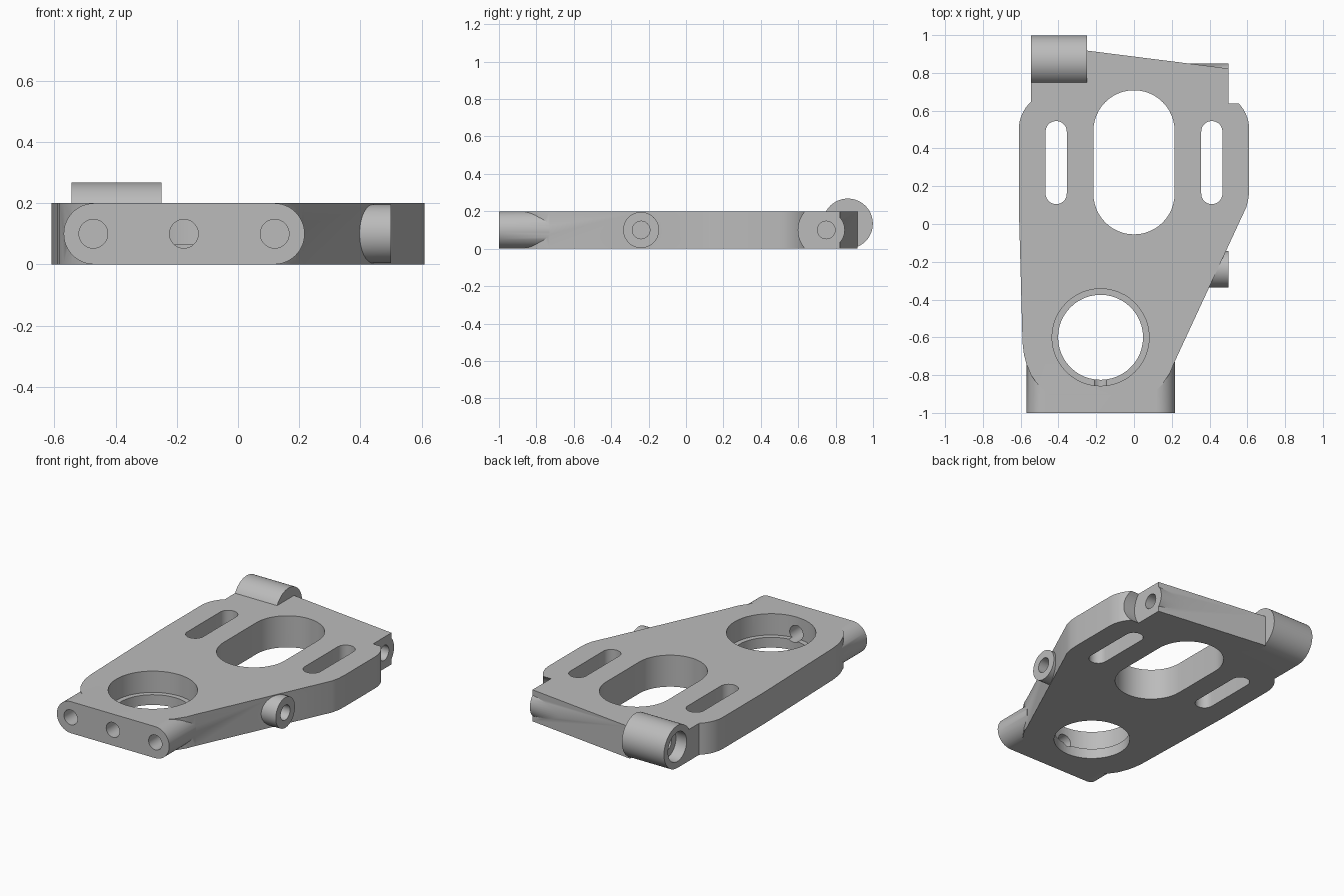
import bpy, bmesh, math
from mathutils import Matrix, Vector

if "Cube" in bpy.data.objects:
    bpy.data.objects.remove(bpy.data.objects["Cube"], do_unlink=True)

THICK = 0.2
MID = THICK / 2

grey = bpy.data.materials.new("plain_grey")
grey.use_nodes = True
GREY = (0.5, 0.5, 0.5, 1)
grey.diffuse_color = GREY
grey.node_tree.nodes["Principled BSDF"].inputs["Base Color"].default_value = GREY


def prism(name, outline, low, high, axis="Z"):
    """Extrude a closed 2D outline between two heights along an axis."""
    place = {"Z": lambda a, b, h: (a, b, h),
             "Y": lambda a, b, h: (a, h, b),
             "X": lambda a, b, h: (h, a, b)}[axis]
    bm = bmesh.new()
    face = bm.faces.new([bm.verts.new(place(a, b, low)) for a, b in outline])
    top = bmesh.ops.extrude_face_region(bm, geom=[face])["geom"]
    move = Vector(place(0, 0, high - low))
    bmesh.ops.translate(bm, vec=move, verts=[v for v in top if isinstance(v, bmesh.types.BMVert)])
    bmesh.ops.recalc_face_normals(bm, faces=bm.faces)
    mesh = bpy.data.meshes.new(name)
    bm.to_mesh(mesh)
    bm.free()
    mesh.materials.append(grey)
    obj = bpy.data.objects.new(name, mesh)
    bpy.context.collection.objects.link(obj)
    return obj


def arc(cx, cy, r, start, end, steps=24):
    angles = [math.radians(start + (end - start) * i / steps) for i in range(steps + 1)]
    return [(cx + r * math.cos(t), cy + r * math.sin(t)) for t in angles]


def circle(cx, cy, r):
    return arc(cx, cy, r, 0, 360, 48)[:-1]


def slot(cx, low, high, r):
    """Upright stadium with end centres at low and high."""
    return arc(cx, high, r, 0, 180) + arc(cx, low, r, 180, 360)


def combine(tool, operation):
    """Join a tool shape to the arm, or cut it away."""
    tool.hide_render = True
    mod = arm.modifiers.new(operation, "BOOLEAN")
    mod.operation, mod.solver, mod.object = operation, "EXACT", tool
    bpy.context.view_layer.objects.active = arm
    bpy.ops.object.modifier_apply(modifier=mod.name)
    bpy.data.objects.remove(tool, do_unlink=True)


# Plate outline, counter-clockwise from the narrow front end
right_side = [(-0.45, -0.9), (0.1, -0.9), (0.15, -0.85), (0.19, -0.79), (0.215, -0.73),
              (0.595, 0.09), (0.607, 0.14), (0.61, 0.2)]
right_shoulder = arc(0.41, 0.5, 0.2, 0, 62, 10)
back = [(0.5, 0.69), (0.5, 0.823), (-0.25, 0.918), (-0.25, 0.865), (-0.545, 0.865), (-0.545, 0.65)]
left_shoulder = arc(-0.41, 0.5, 0.2, 132, 180, 8)
left_side = [(-0.61, 0.1), (-0.59, -0.63), (-0.583, -0.69), (-0.57, -0.74), (-0.545, -0.8), (-0.51, -0.85)]
arm = prism("pivot_arm", right_side + right_shoulder + back + left_shoulder + left_side, 0, THICK)

# Clearance around the rear right boss
combine(prism("clearance", circle(0.75, MID, 0.15), 0.5, 0.8, "X"), "DIFFERENCE")

# Rounded front bar, rear hinge barrel and the two side bosses
bar = arc(0.118, MID, MID, -90, 90) + arc(-0.47, MID, MID, 90, 270)
combine(prism("front_bar", bar, -1, -0.73, "Y"), "UNION")
combine(prism("hinge_barrel", circle(0.865, 0.134, 0.134), -0.545, -0.25, "X"), "UNION")
combine(prism("rear_boss", circle(0.75, MID, 0.099), 0.2, 0.5, "X"), "UNION")
combine(prism("side_boss", circle(-0.24, MID, 0.096), 0.3, 0.5, "X"), "UNION")

# Openings through the plate, with a ledge low in the round bore
combine(prism("centre_slot", slot(0, 0.16, 0.493, 0.215), -0.1, 0.4), "DIFFERENCE")
for side in (-1, 1):
    combine(prism("side_slot", slot(side * 0.412, 0.161, 0.489, 0.056), -0.1, 0.4), "DIFFERENCE")
combine(prism("bore", circle(-0.177, -0.6, 0.257), 0.065, 0.4), "DIFFERENCE")
combine(prism("bore_ledge", circle(-0.177, -0.6, 0.225), -0.1, 0.1), "DIFFERENCE")

# Bolt holes; the middle front one opens into the bore
for x, end in ((-0.473, -0.75), (-0.177, -0.6), (0.12, -0.75)):
    combine(prism("front_hole", circle(x, MID, 0.047), -1.1, end, "Y"), "DIFFERENCE")
for y in (0.75, -0.24):
    combine(prism("side_hole", circle(y, MID, 0.047), 0.33, 0.6, "X"), "DIFFERENCE")
combine(prism("barrel_recess", circle(0.865, 0.134, 0.093), -0.6, -0.47, "X"), "DIFFERENCE")
combine(prism("barrel_hole", circle(0.865, 0.134, 0.047), -0.6, -0.3, "X"), "DIFFERENCE")

bpy.ops.object.select_all(action="DESELECT")
arm.select_set(True)
bpy.context.view_layer.objects.active = arm
bpy.ops.object.shade_smooth_by_angle(angle=math.radians(30))
